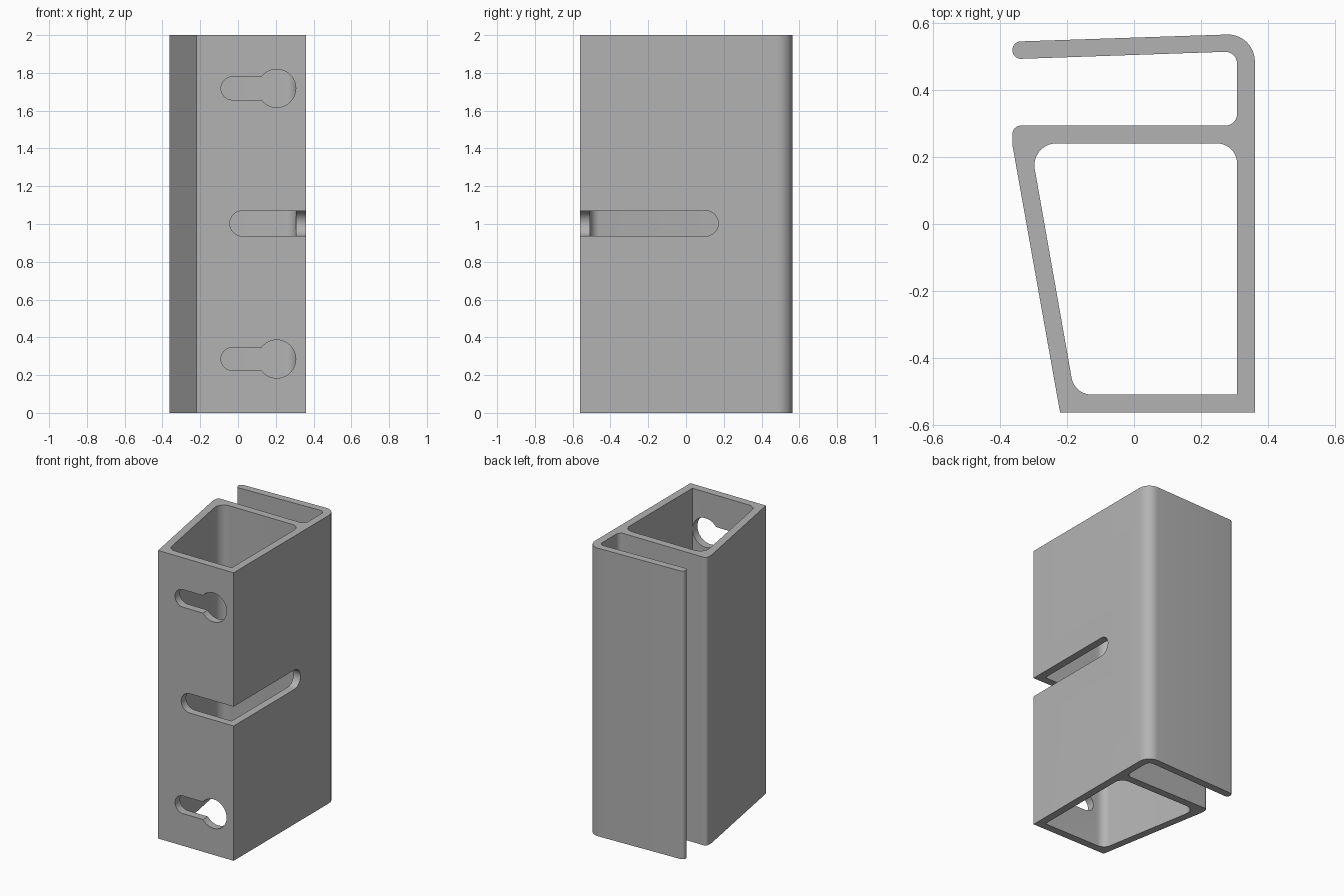
import bpy, bmesh, math
from mathutils import Vector

if "Cube" in bpy.data.objects:
    bpy.data.objects.remove(bpy.data.objects["Cube"])

grey = bpy.data.materials.new("light_grey")
grey.diffuse_color = (0.45, 0.45, 0.45, 1)
grey.use_nodes = True
grey.node_tree.nodes["Principled BSDF"].inputs["Base Color"].default_value = grey.diffuse_color


def arc(cx, cy, r, a0, a1, n=16):
    """Points along an arc, angles in degrees."""
    return [(cx + r * math.cos(math.radians(a0 + (a1 - a0) * i / n)),
             cy + r * math.sin(math.radians(a0 + (a1 - a0) * i / n))) for i in range(n + 1)]


def rounded(corners, n=10):
    """Polygon from (x, y, radius) corners, each filleted by its radius."""
    out = []
    for i, (x, y, r) in enumerate(corners):
        p = Vector((x, y))
        if r == 0:
            out.append((x, y))
            continue
        u = (Vector(corners[i - 1][:2]) - p).normalized()
        v = (Vector(corners[(i + 1) % len(corners)][:2]) - p).normalized()
        half = u.angle(v) / 2
        c = p + (u + v).normalized() * (r / math.sin(half))
        a = p + u * (r / math.tan(half)) - c
        b = p + v * (r / math.tan(half)) - c
        sweep = a.angle_signed(b)  # clockwise positive
        t0 = math.atan2(a.y, a.x)
        for k in range(n + 1):
            t = t0 - sweep * k / n
            out.append((c.x + r * math.cos(t), c.y + r * math.sin(t)))
    return out


def prism(name, pts, lo, hi, place):
    """Extrude a 2D outline from lo to hi; place maps (u, v, depth) to xyz."""
    bm = bmesh.new()
    rings = [[bm.verts.new(place(u, v, d)) for u, v in pts] for d in (lo, hi)]
    bm.faces.new(rings[0])
    bm.faces.new(rings[1])
    for i in range(len(pts)):
        j = (i + 1) % len(pts)
        bm.faces.new((rings[0][i], rings[0][j], rings[1][j], rings[1][i]))
    bmesh.ops.recalc_face_normals(bm, faces=bm.faces)
    me = bpy.data.meshes.new(name)
    bm.to_mesh(me)
    bm.free()
    me.materials.append(grey)
    ob = bpy.data.objects.new(name, me)
    bpy.context.collection.objects.link(ob)
    return ob


def along_z(u, v, d):
    return (u, v, d)


def along_y(u, v, d):
    return (u, d, v)


def along_x(u, v, d):
    return (d, u, v)


# Extruded bracket: box section with a hooked arm at the back
outer = rounded([(-0.22, -0.562, 0), (0.36, -0.562, 0), (0.36, 0.567, 0.08),
                 (-0.362, 0.543, 0.025), (-0.362, 0.491, 0.025),
                 (0.307, 0.514, 0.035), (0.307, 0.293, 0.035),
                 (-0.362, 0.293, 0.025), (-0.362, 0.235, 0.03)])
bracket = prism("bracket", outer, 0, 2, along_z)

# Hollow of the box section
hollow = rounded([(-0.177, -0.508, 0.06), (0.307, -0.508, 0),
                  (0.307, 0.24, 0.06), (-0.309, 0.24, 0.065)])
cutters = [prism("hollow_cutter", hollow, -0.1, 2.1, along_z)]

# Keyholes in the front wall
neck = math.degrees(math.asin(0.061 / 0.101))
for name, z in (("lower", 0.285), ("upper", 1.718)):
    keyhole = arc(0.205, z, 0.101, neck - 180, 180 - neck, 32) + arc(-0.029, z, 0.061, 90, 270)
    cutters.append(prism(name + "_keyhole_cutter", keyhole, -0.7, -0.4, along_y))

# Slot wrapping around the front right corner
front_slot = arc(0.024, 1.003, 0.067, 90, 270) + [(0.5, 0.936), (0.5, 1.07)]
cutters.append(prism("front_slot_cutter", front_slot, -0.7, -0.45, along_y))
side_slot = arc(0.104, 1.003, 0.067, -90, 90) + [(-0.7, 1.07), (-0.7, 0.936)]
cutters.append(prism("side_slot_cutter", side_slot, 0.27, 0.5, along_x))

for cutter in cutters:
    cutter.hide_render = True
    mod = bracket.modifiers.new(cutter.name, 'BOOLEAN')
    mod.operation = 'DIFFERENCE'
    mod.solver = 'EXACT'
    mod.object = cutter

# Bake the cuts, drop the cutters and smooth the fillets
bpy.context.view_layer.objects.active = bracket
bracket.select_set(True)
for mod in list(bracket.modifiers):
    bpy.ops.object.modifier_apply(modifier=mod.name)
for cutter in cutters:
    bpy.data.objects.remove(cutter)
bpy.ops.object.shade_smooth_by_angle(angle=math.radians(30))
